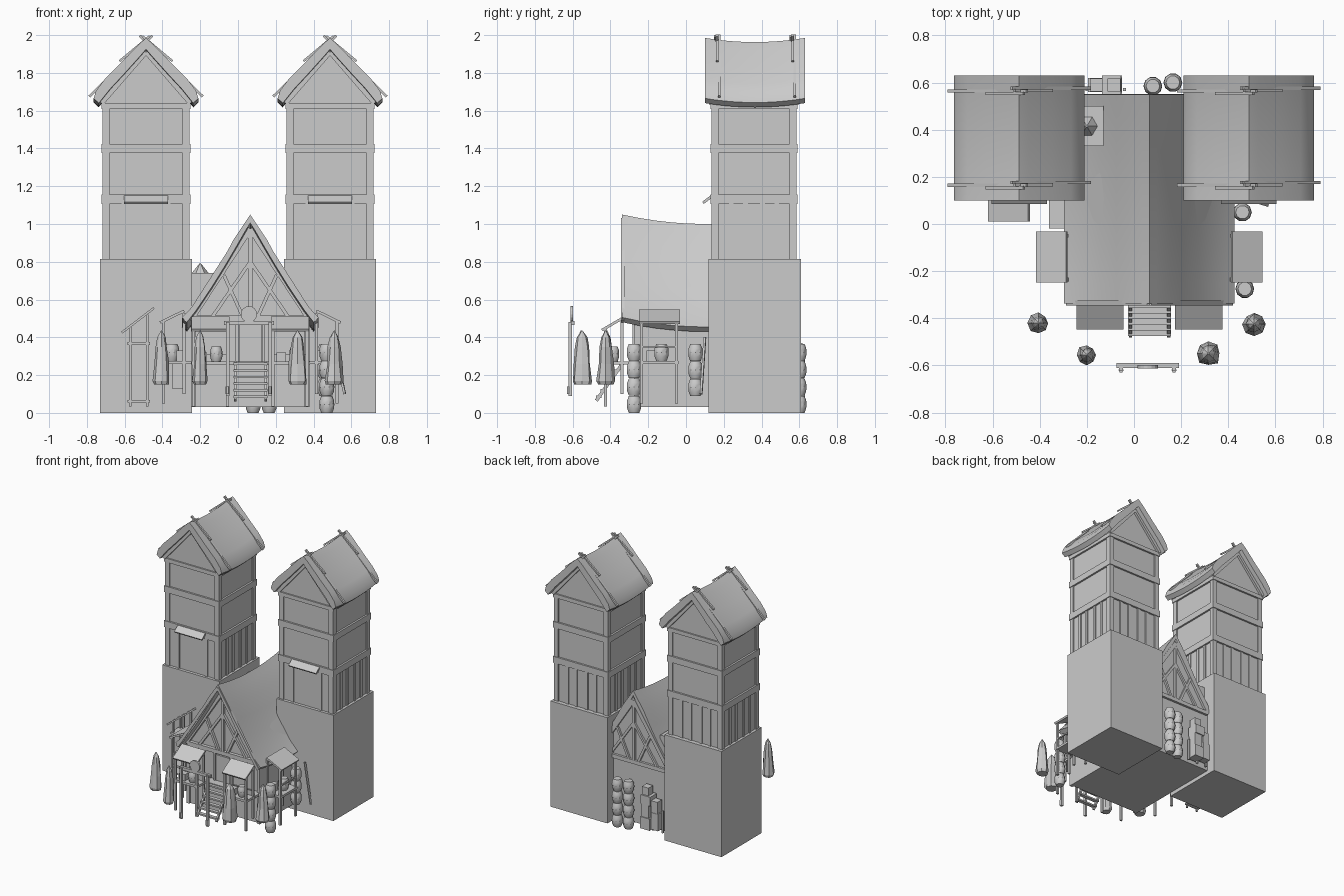
import bpy, bmesh, math, random
from mathutils import Vector

if "Cube" in bpy.data.objects:
    bpy.data.objects.remove(bpy.data.objects["Cube"])

random.seed(4)

def mesh(name, verts, faces, smooth=None):
    me = bpy.data.meshes.new(name)
    me.from_pydata(verts, [], faces)
    bm = bmesh.new()
    bm.from_mesh(me)
    bmesh.ops.recalc_face_normals(bm, faces=bm.faces)
    bm.to_mesh(me)
    bm.free()
    ob = bpy.data.objects.new(name, me)
    bpy.context.collection.objects.link(ob)
    if smooth:
        bpy.ops.object.select_all(action='DESELECT')
        ob.select_set(True)
        bpy.context.view_layer.objects.active = ob
        bpy.ops.object.shade_smooth_by_angle(angle=math.radians(smooth))
    return ob

BOX = [(0, 1, 3, 2), (4, 5, 7, 6), (0, 1, 5, 4), (2, 3, 7, 6), (0, 2, 6, 4), (1, 3, 7, 5)]

def box(name, x0, x1, y0, y1, z0, z1):
    return mesh(name, [(x, y, z) for x in (x0, x1) for y in (y0, y1) for z in (z0, z1)], BOX)

def beam(name, p, q, w=.016, d=.016):
    """Square bar from p to q; w is the horizontal width."""
    p, q = Vector(p), Vector(q)
    t = (q - p).normalized()
    s = t.cross(Vector((0, 0, 1)))
    s = s.normalized() if s.length > .01 else Vector((1, 0, 0))
    n = s.cross(t)
    return mesh(name, [e + s * a * w / 2 + n * b * d / 2 for e in (p, q) for a in (-1, 1) for b in (-1, 1)], BOX)

def prism(name, outline, y0, y1):
    n = len(outline)
    v = [(x, y, z) for y in (y0, y1) for x, z in outline]
    f = [tuple(range(n)), tuple(range(n, 2 * n))]
    f += [(i, (i + 1) % n, n + (i + 1) % n, n + i) for i in range(n)]
    return mesh(name, v, f)

def lathe(name, x, y, prof, sides, smooth=None, jag=0):
    v, f = [], []
    for r, z in prof:
        for i in range(sides):
            a = 2 * math.pi * i / sides
            k = r * (1 + random.uniform(-jag, jag))
            v.append((x + k * math.cos(a), y + k * math.sin(a), z))
    for j in range(len(prof) - 1):
        for i in range(sides):
            a, b = j * sides + i, j * sides + (i + 1) % sides
            f.append((a, b, b + sides, a + sides))
    f += [tuple(range(sides)), tuple(range(len(v) - sides, len(v)))]
    return mesh(name, v, f, smooth)

def barrel(x, y, z, h=.09, r=.04):
    lathe("barrel", x, y, [(r * .72, z), (r * .95, z + h * .25), (r, z + h * .5), (r * .95, z + h * .75), (r * .72, z + h)], 10, 35)

def thatch(name, cx, half, y0, y1, sag, segs=10):
    """Sagging roof shell from a closed section: outer half then inner half, mirrored."""
    outer, inner = half
    loop = [(-x, z) for x, z in reversed(outer)] + outer[1:] + list(reversed(inner)) + [(-x, z) for x, z in inner[1:]]
    n, v, f = len(loop), [], []
    for j in range(segs + 1):
        t = j / segs
        dz = -sag * (1 - (2 * t - 1) ** 2)
        v += [(cx + x, y0 + (y1 - y0) * t, z + dz) for x, z in loop]
    for j in range(segs):
        for i in range(n):
            a, b = j * n + i, j * n + (i + 1) % n
            f.append((a, b, b + n, a + n))
    m = len(outer)
    o = lambda k, s: m - 1 + s * k                     # outer index on side s
    q = lambda k, s: (3 * m - 2 - k) if s > 0 else ((3 * m - 2 + k) if k else 3 * m - 2)
    for base in (0, segs * n):
        for s in (-1, 1):
            for k in range(m - 1):
                f.append(tuple(base + i % n for i in (o(k, s), o(k + 1, s), q(k + 1, s), q(k, s))))
    return mesh(name, v, f, 40)

# Towers
for cx in (-.487, .487):
    box("tower_base", cx - .243, cx + .243, .12, .61, 0, .815)
    cy = .36
    box("tower_upper", cx - .222, cx + .222, cy - .217, cy + .217, .815, 1.63)
    for z, h in ((1.13, .05), (1.4, .048), (1.625, .03)):
        box("tower_band", cx - .236, cx + .236, cy - .231, cy + .231, z - h / 2, z + h / 2)
    for sx in (-1, 1):
        for sy in (-1, 1):
            x, y = cx + sx * .212, cy + sy * .207
            box("corner_post", x - .019, x + .019, y - .019, y + .019, .815, 1.62)
    for o in (-.12, -.045, .045, .12):
        for s in (-1, 1):
            x, y = cx + s * .222, cy + .217
            box("side_post", x - .007, x + .007, cy + o - .012, cy + o + .012, .815, 1.11)
        box("back_post", cx + o - .012, cx + o + .012, y - .007, y + .007, .815, 1.11)
    for o in (-.12, .12):
        box("front_post", cx + o - .01, cx + o + .01, .136, .15, .815, 1.11)
    beam("window_awning", (cx, .14, 1.15), (cx, .09, 1.112), .235, .014)
    prism("tower_gable", [(cx - .235, 1.63), (cx + .235, 1.63), (cx, 1.925)], .14, .58)
    for y in (.132, .588):
        for s in (-1, 1):
            beam("gable_rafter", (cx + s * .235, y, 1.64), (cx, y, 1.91), .02, .025)
    thatch("tower_roof", cx, ([(0, 1.985), (.04, 1.95), (.14, 1.845), (.22, 1.765), (.265, 1.705), (.277, 1.665)],
                              [(0, 1.925), (.03, 1.89), (.12, 1.79), (.19, 1.715), (.23, 1.665), (.25, 1.64)]), .1, .63, .022)
    for y in (.17, .57):
        for s in (-1, 1):
            yy = y + s * .006
            beam("roof_pole", (cx + s * .3, yy, 1.675), (cx - s * .033, yy, 1.997), .014, .014)
            beam("roof_pole_clamp", (cx + s * .14, yy - .01, 1.862), (cx - s * .02, yy - .01, 1.995), .014, .012)

# Main hall
HX = .065
prism("hall_walls", [(HX - .312, .03), (HX + .312, .03), (HX + .312, .5), (HX, .97), (HX - .312, .5)], -.26, .535)
thatch("hall_roof", HX, ([(0, 1.05), (.03, 1.005), (.09, .915), (.14, .82), (.21, .70), (.3, .57), (.362, .505)],
                         [(0, 1.01), (.025, .965), (.08, .87), (.13, .785), (.2, .672), (.285, .545), (.335, .48)]), -.338, .55, .05)
# Gable timber frames, front and back
for y in (-.275, .54):
    beam("gable_tie", (HX - .3, y, .5), (HX + .3, y, .5), .025, .03)
    beam("gable_king_post", (HX, y, .5), (HX, y, .97), .022, .022)
    for s in (-1, 1):
        beam("gable_rafter", (HX + s * .31, y, .5), (HX, y, .975), .025, .03)
        beam("gable_brace", (HX + s * .2, y, .51), (HX, y, .8), .02, .018)
        beam("gable_brace", (HX + s * .04, y, .51), (HX + s * .14, y, .73), .02, .018)
for s in (-1, 1):
    beam("roof_edge_board", (HX + s * .345, -.335, .485), (HX, -.335, 1.025), .02, .022)
    beam("hall_corner_post", (HX + s * .3, -.262, .03), (HX + s * .3, -.262, .5), .025, .025)
prism("roof_dormer", [(-.26, .5), (-.13, .5), (-.13, .74), (-.26, .74)], .33, .5)
lathe("dormer_peak", -.2, .415, [(.06, .72), (.045, .74), (.005, .79)], 6)

# Doorway, deck and stairs
box("door", .005, .125, -.275, -.25, .27, .47)
for x in (-.005, .135):
    beam("door_post", (x, -.275, .27), (x, -.275, .49))
box("deck", -.25, .38, -.335, -.25, .255, .272)
for i in range(6):
    y, z = -.462 + i * .024, .085 + i * .035
    box("stair_tread", -.025, .157, y - .014, y + .014, z - .006, z + .006)
for x in (-.015, .147):
    beam("stair_stringer", (x, -.475, .065), (x, -.33, .27), .014, .018)

# Front market stalls
for x0 in (-.245, .175):
    x1 = x0 + .2
    beam("stall_awning", ((x0 + x1) / 2, -.33, .505), ((x0 + x1) / 2, -.445, .438), .2, .014)
    box("stall_counter", x0, x1, -.43, -.33, .255, .272)
    box("stall_shelf_back", x0 + .01, x1 - .01, -.34, -.333, .272, .31)
    for x in (x0 + .01, x1 - .01):
        beam("stall_post", (x, -.425, .035), (x, -.425, .45))
        beam("stall_back_post", (x, -.34, .1), (x, -.34, .49))
    box("stall_crate", x0 + .03, x0 + .08, -.41, -.36, .272, .32)
    barrel(x0 + .13, -.385, .272, .08, .033)

# Side market stalls, mirrored about the hall axis
for s in (-1, 1):
    X = lambda d: HX + s * d
    beam("side_awning", (X(.35), -.14, .54), (X(.478), -.14, .478), .215, .014)
    lo, hi = sorted((X(.31), X(.47)))
    box("side_counter", lo, hi, -.24, -.04, .258, .275)
    for y in (-.235, -.05):
        beam("side_post", (X(.46), y, .05), (X(.46), y, .485))
        beam("side_inner_post", (X(.35), y, .1), (X(.35), y, .53))
    beam("side_rail", (X(.46), -.235, .35), (X(.46), -.05, .35), .01, .01)
    barrel(X(.415), -.13, .275, .09, .04)
    box("side_crate", *sorted((X(.35), X(.39))), -.21, -.16, .275, .33)
beam("leaning_pole", (.565, .08, .1), (.5, .1, .4), .012, .012)

# Barrel stacks
for x, y, n, z in ((.47, -.275, 4, 0), (.46, .05, 3, .09), (.08, .585, 4, 0), (.165, .6, 4, 0)):
    for i in range(n):
        barrel(x, y, z + i * .092)

# Crates stacked behind the hall
for x, z, w, h in ((-.09, .05, .08, .09), (-.085, .14, .065, .1), (-.095, .24, .08, .07), (-.085, .31, .055, .06),
                   (-.165, .06, .06, .13), (-.16, .19, .055, .09)):
    box("crate", x - w / 2, x + w / 2, .59 - w / 2, .59 + w / 2, z, z + h)
for x in (-.2, -.12, -.04):
    beam("rear_shelf_leg", (x, .57, .03), (x, .57, .2), .012, .012)

# Closed parasols
for x, y, r in ((-.405, -.42, .043), (-.2, -.555, .04), (.315, -.55, .053), (.51, -.425, .047)):
    lathe("closed_parasol", x, y, [(r * .85, .15), (r, .17), (r * .85, .26), (r * .7, .35), (r * .5, .4), (.003, .435)], 8, None, .13)

# Sign gate with round board
for x in (-.055, .17):
    beam("gate_post", (x, -.612, .09), (x, -.612, .48), .018, .018)
    lathe("gate_post_foot", x, -.62, [(.011, .1), (.011, .14)], 6)
beam("gate_rail", (-.075, -.6, .475), (.19, -.6, .475), .02, .022)
disc = [(.058 + .043 * math.cos(a * math.pi / 8), .522 + .043 * math.sin(a * math.pi / 8)) for a in range(16)]
prism("gate_round_board", disc, -.612, -.598)

# Lean-to in front of the left tower
beam("lean_to_roof", (-.615, .065, .425), (-.445, .065, .555), .11, .012)
for x, z in ((-.57, .455), (-.48, .52)):
    for y in (.025, .11):
        beam("lean_to_post", (x, y, .035), (x, y, z), .012, .012)
box("lean_to_base", -.585, -.465, .02, .12, .055, .067)
box("lean_to_counter", -.585, -.465, .015, .12, .36, .375)
# Small stand between lean-to and side stall
box("stand_panel", -.35, -.29, .05, .11, .13, .27)
box("stand_top", -.36, -.28, -.02, .11, .27, .285)
